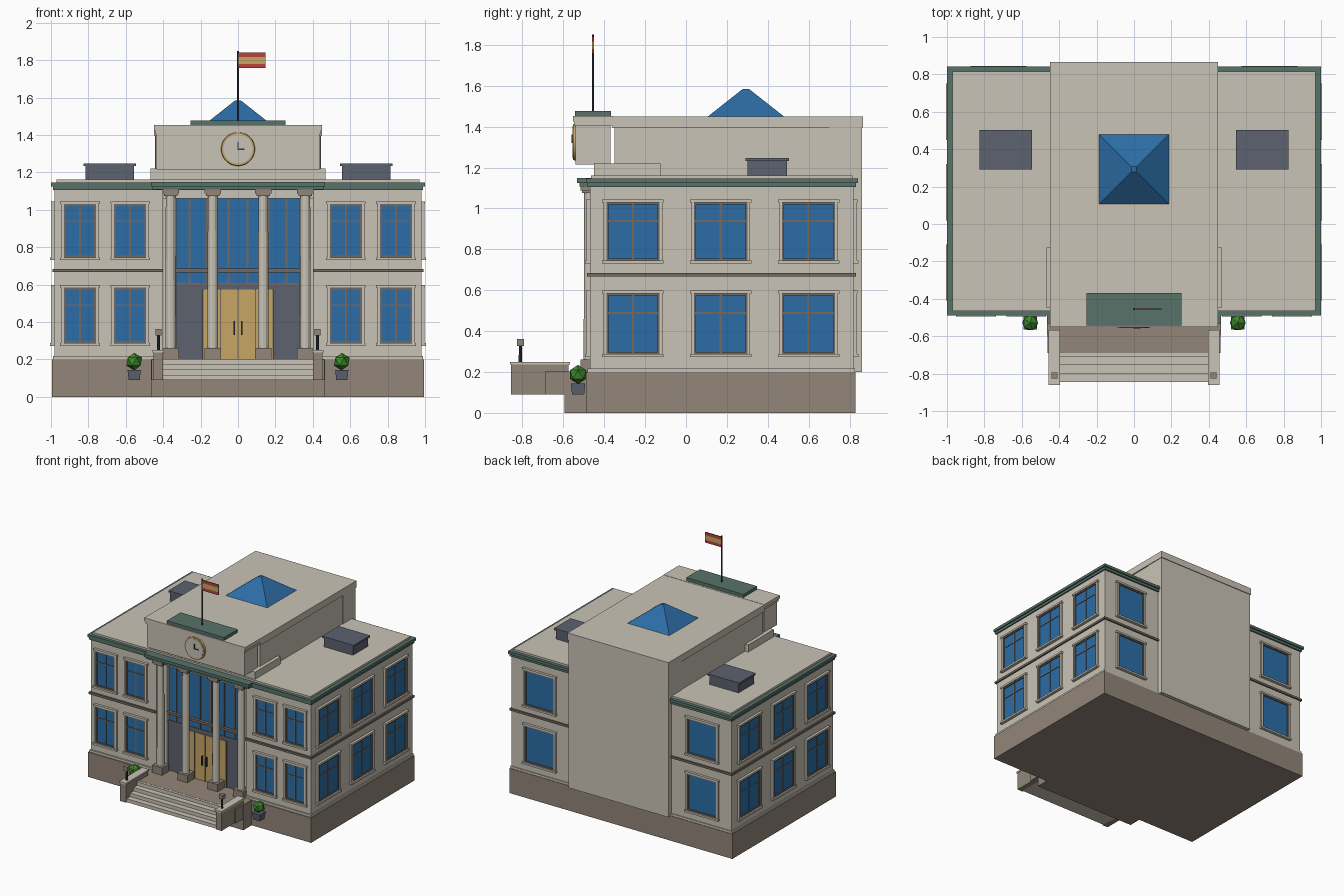
import bpy, bmesh, math
from mathutils import Matrix, Vector

if "Cube" in bpy.data.objects:
    bpy.data.objects.remove(bpy.data.objects["Cube"])

COLOURS = {
    "stone": (.59, .55, .47), "brown": (.29, .24, .19), "glass_blue": (.025, .155, .38),
    "roof_green": (.095, .17, .14), "gold": (.58, .38, .13), "slate": (.107, .122, .16),
    "red": (.48, .055, .04), "leaf": (.045, .24, .026), "dark": (.04, .043, .055),
    "frame_brown": (.18, .14, .115)}
NAMES = list(COLOURS)
MATS = []
for name, rgb in COLOURS.items():
    m = bpy.data.materials.new(name)
    m.use_nodes = True
    m.diffuse_color = (*rgb, 1)
    m.node_tree.nodes["Principled BSDF"].inputs["Base Color"].default_value = (*rgb, 1)
    MATS.append(m)


class Part:
    """Collects primitives into one named mesh."""

    def __init__(self, name, matrix=Matrix()):
        self.name, self.matrix, self.bm = name, matrix, bmesh.new()

    def paint(self, verts, mat):
        for f in {f for v in verts for f in v.link_faces}:
            f.material_index = NAMES.index(mat)

    def box(self, mat, x, y, z):
        size = Vector((x[1] - x[0], y[1] - y[0], z[1] - z[0]))
        mid = Vector((x[0] + x[1], y[0] + y[1], z[0] + z[1])) / 2
        r = bmesh.ops.create_cube(self.bm, size=1,
                                  matrix=Matrix.Translation(mid) @ Matrix.Diagonal((*size, 1)))
        self.paint(r["verts"], mat)
        return self

    def cone(self, mat, centre, r1, r2, depth, sides, rot=Matrix()):
        r = bmesh.ops.create_cone(self.bm, cap_ends=True, segments=sides, radius1=r1, radius2=r2,
                                  depth=depth, matrix=Matrix.Translation(centre) @ rot)
        self.paint(r["verts"], mat)
        return self

    def done(self):
        me = bpy.data.meshes.new(self.name)
        used = sorted({f.material_index for f in self.bm.faces})
        for f in self.bm.faces:
            f.material_index = used.index(f.material_index)
        for i in used:
            me.materials.append(MATS[i])
        self.bm.to_mesh(me)
        self.bm.free()
        ob = bpy.data.objects.new(self.name, me)
        ob.matrix_world = self.matrix
        bpy.context.collection.objects.link(ob)
        return ob


def sym(w):
    return (-w, w)


# Plinth, ledge and walls with a recessed entrance
p = Part("plinth")
p.box("brown", sym(.995), (-.49, .83), (0, .2))
p.box("brown", sym(.465), (-.595, -.4), (0, .2)).done()
p = Part("walls")
p.box("stone", sym(.98), (-.40, .82), (.2, 1.11))
for s in (-1, 1):
    x = sorted((s * .40, s * .98))
    p.box("stone", x, (-.47, -.39), (.2, 1.11))
    p.box("stone", sorted((s * .40, s * .988)), (-.482, .826), (.2, .218))
    p.box("stone", sorted((s * .33, s * .41)), (-.43, -.39), (.2, 1.11))
p.box("stone", sym(.41), (-.5, -.39), (1.105, 1.12))
p.box("stone", sym(.41), (-.45, -.39), (1.06, 1.11)).done()

# Middle string course, broken by the rear block and the entrance
p = Part("string_course")
for s in (-1, 1):
    p.box("frame_brown", sorted((s * .40, s * .992)), (-.485, .832), (.667, .684))
p.box("frame_brown", sym(.335), (-.435, -.4), (.665, .685)).done()

# Green cornice and flat roof
p = Part("cornice")
p.box("roof_green", sym(.99), (-.482, .832), (1.105, 1.128))
p.box("roof_green", sym(1), (-.49, .842), (1.125, 1.147))
p.box("roof_green", sym(.458), (-.52, -.4), (1.108, 1.128))
p.box("roof_green", sym(.466), (-.532, -.4), (1.125, 1.148)).done()
Part("flat_roof").box("stone", sym(.97), (-.465, .815), (1.14, 1.162)).done()

# Tall central block
p = Part("central_block")
p.box("stone", sym(.44), (-.35, .855), (1.1, 1.41))
p.box("stone", sym(.445), (.7, .86), (.2, 1.4))
p.box("stone", sym(.45), (-.362, .866), (1.395, 1.45)).done()

# Clock parapet
p = Part("clock_parapet")
p.box("stone", sym(.468), (-.45, -.125), (1.15, 1.22))
p.box("stone", sym(.435), (-.54, -.37), (1.215, 1.42))
p.box("stone", sym(.443), (-.547, -.362), (1.405, 1.43))
p.box("stone", sym(.45), (-.552, -.355), (1.425, 1.452)).done()
Part("parapet_cap").box("roof_green", sym(.255), (-.542, -.368), (1.45, 1.477)).done()

# Clock
turn = Matrix.Rotation(math.pi / 2, 4, 'X')
p = Part("clock")
p.cone("gold", (0, -.544, 1.325), .092, .088, .018, 32, turn)
p.cone("stone", (0, -.553, 1.325), .078, .078, .006, 32, turn)
p.box("dark", sym(.004), (-.56, -.555), (1.32, 1.362))
p.box("dark", (-.004, .035), (-.56, -.555), (1.32, 1.328)).done()

# Flag and pole
Part("flagpole").cone("dark", (0, -.455, 1.66), .006, .005, .38, 8).done()
p = Part("flag")
for mat, z in (("red", (1.757, 1.78)), ("gold", (1.78, 1.817)), ("red", (1.817, 1.84))):
    p.box(mat, (.004, .146), (-.459, -.451), z)
p.done()

# Skylight pyramid
p = Part("skylight", Matrix.Translation((0, .293, 1.517)))
p.cone("glass_blue", (0, 0, 0), .188 * 2 ** .5, .02, .137, 4, Matrix.Rotation(math.pi / 4, 4, 'Z')).done()


# Windows: local x along the wall, local -y outwards, z up from the window's centre
def window(name, pos, angle, w, h, bars):
    p = Part(name, Matrix.Translation(pos) @ Matrix.Rotation(angle, 4, 'Z'))
    a, b = w / 2, h / 2
    p.box("glass_blue", sym(a), (-.004, .01), sym(b))
    for s in (-1, 1):
        p.box("frame_brown", sorted((s * a, s * (a - .01))), (-.012, .01), sym(b))
        p.box("frame_brown", sym(a), (-.012, .01), sorted((s * b, s * (b - .01))))
        p.box("stone", sorted((s * a, s * (a + .014))), (-.016, .01), sym(b))
    p.box("stone", sym(a + .02), (-.02, .01), (b, b + .015))
    p.box("stone", sym(a + .02), (-.024, .01), (-b - .015, -b))
    if bars:
        p.box("frame_brown", sym(.005), (-.009, .01), sym(b))
        p.box("frame_brown", sym(a), (-.009, .01), (b * .33, b * .33 + .008))
    p.done()


for level, z, h in (("lower", .436, .296), ("upper", .888, .284)):
    for side, s in (("left", 1), ("right", -1)):
        for i, x in enumerate((.577, .845)):
            window(f"front_window_{level}_{side}_{i}", (s * x, -.47, z), 0, .172, h, True)
        for i, y in enumerate((-.26, .17, .6)):
            window(f"side_window_{level}_{side}_{i}", (s * .98, y, z), s * math.pi / 2, .26, h, True)
        window(f"back_window_{level}_{side}", (s * .725, .82, z), math.pi, .26, h, False)

# Entrance glazing, side panels and doors
p = Part("entrance_glazing")
p.box("glass_blue", sym(.335), (-.41, -.39), (.6, 1.06))
for x in (-.26, -.165, -.05, .05, .165, .26):
    p.box("frame_brown", sym(.005) if x == 0 else (x - .005, x + .005), (-.418, -.4), (.6, 1.06))
p.box("frame_brown", sym(.335), (-.418, -.4), (.595, .608)).done()
p = Part("entrance_doors")
p.box("slate", sym(.335), (-.412, -.39), (.2, .6))
p.box("gold", sym(.187), (-.42, -.39), (.2, .575))
for x in (-.187, -.094, 0, .094, .187):
    p.box("frame_brown", (x - .003, x + .003), (-.422, -.4), (.2, .575))
for x in (-.02, .02):
    p.box("dark", (x - .004, x + .004), (-.435, -.415), (.33, .405))
p.done()

# Columns
for i, x in enumerate((-.36, -.135, .135, .36)):
    p = Part(f"column_{i}")
    p.cone("stone", (x, -.472, .66), .029, .026, .88, 12)
    for hw, z in ((.044, (.2, .262)), (.036, (1.075, 1.09)), (.044, (1.087, 1.108))):
        p.box("brown", (x - hw, x + hw), (-.472 - hw, -.472 + hw), z)
    p.done()

# Landing, steps and cheek walls
Part("landing").box("brown", sym(.463), (-.69, -.4), (.09, .203)).done()
p = Part("steps")
for i in range(4):
    p.box("stone", sym(.41), (-.845 + i * .045, -.6), (.09, .118 + i * .028))
p.done()
for side, s in (("left", 1), ("right", -1)):
    p = Part(f"cheek_wall_{side}")
    p.box("brown", sorted((s * .402, s * .452)), (-.855, -.575), (.09, .238))
    p.box("stone", sorted((s * .396, s * .457)), (-.862, -.568), (.236, .25)).done()

    # Lamp
    p = Part(f"lamp_{side}")
    p.cone("dark", (s * .425, -.81, .29), .009, .007, .085, 8)
    p.box("brown", (s * .425 - .017, s * .425 + .017), (-.827, -.793), (.328, .362)).done()

    # Planter with faceted shrub
    p = Part(f"planter_{side}")
    p.cone("slate", (s * .555, -.528, .117), .042, .05, .055, 4, Matrix.Rotation(math.pi / 4, 4, 'Z'))
    r = bmesh.ops.create_icosphere(p.bm, subdivisions=1, radius=.047,
                                   matrix=Matrix.Translation((s * .555, -.528, .188)))
    p.paint(r["verts"], "leaf")
    p.done()

    # Rooftop unit
    p = Part(f"roof_unit_{side}")
    p.box("slate", sorted((s * .555, s * .815)), (.3, .495), (1.15, 1.235))
    p.box("slate", sorted((s * .545, s * .826)), (.292, .503), (1.233, 1.248)).done()
